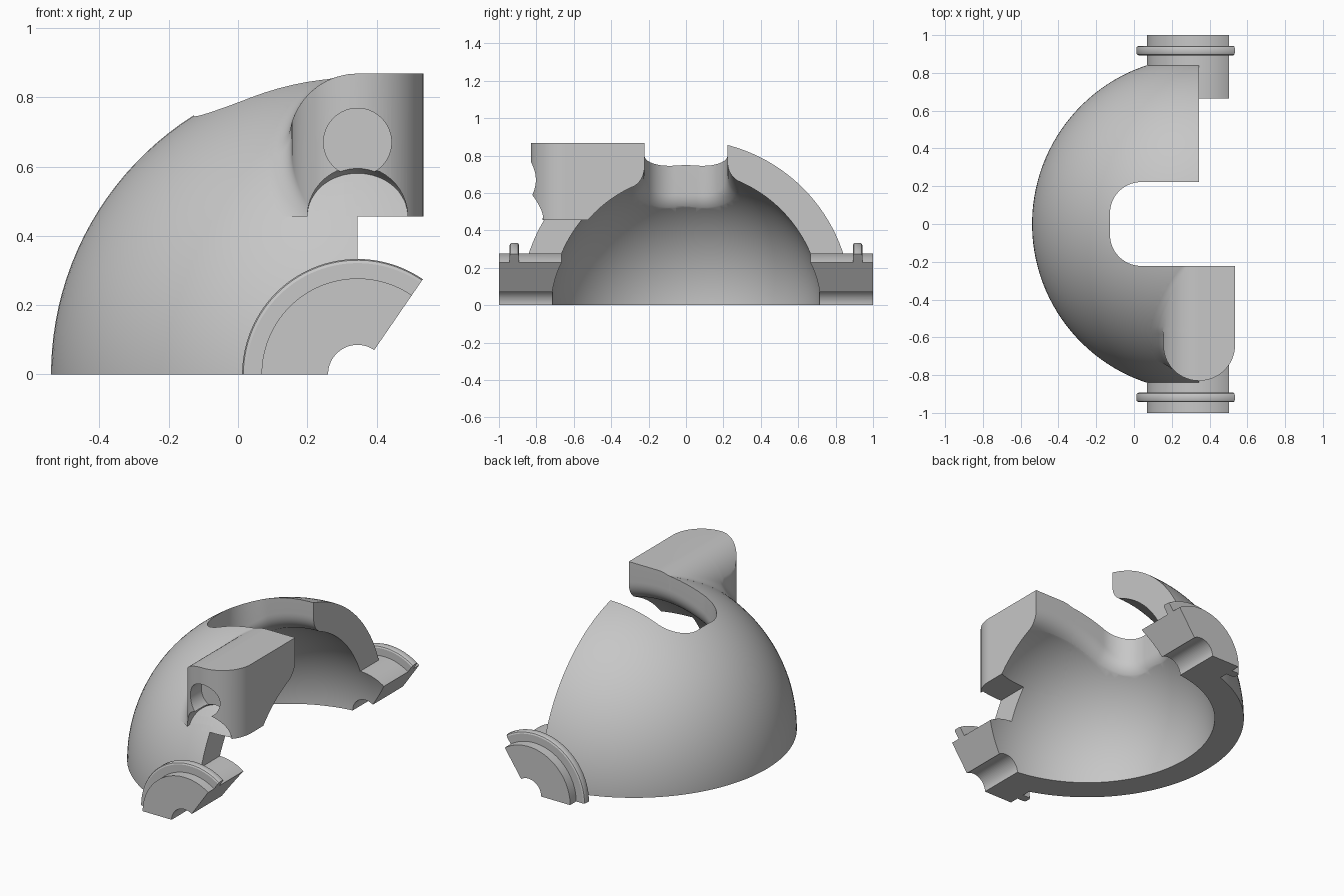
import bpy, bmesh, math
from mathutils import Vector, Matrix

if "Cube" in bpy.data.objects:
    bpy.data.objects.remove(bpy.data.objects["Cube"], do_unlink=True)

CX, OUTER, INNER = 0.345, 0.885, 0.72     # shell centre and radii
LUG_R, LUG_Y, LUG_BASE = 0.19, -0.64, 0.455
ROOF_R, ROOF_Z, FILLET = 0.198, 0.67, 0.1
WEDGE = math.radians(55.5)

grey = bpy.data.materials.new("grey metal")
grey.use_nodes = True
grey.diffuse_color = (0.57, 0.57, 0.57, 1)
grey.node_tree.nodes["Principled BSDF"].inputs["Base Color"].default_value = (0.57, 0.57, 0.57, 1)


def finish(name, bm):
    bmesh.ops.recalc_face_normals(bm, faces=bm.faces)
    mesh = bpy.data.meshes.new(name)
    bm.to_mesh(mesh)
    bm.free()
    mesh.materials.append(grey)
    ob = bpy.data.objects.new(name, mesh)
    bpy.context.collection.objects.link(ob)
    return ob


def box(name, lo, hi):
    bm = bmesh.new()
    lo, hi = Vector(lo), Vector(hi)
    size = Matrix.Diagonal((*(hi - lo), 1))
    bmesh.ops.create_cube(bm, size=1, matrix=Matrix.Translation((lo + hi) / 2) @ size)
    return finish(name, bm)


def along_y(y, z, segments):
    """Axis along y, turned half a segment so no vertex lies on a trim plane."""
    return (Matrix.Translation((CX, y, z)) @ Matrix.Rotation(math.pi / 2, 4, "X")
            @ Matrix.Rotation(math.pi / segments, 4, "Z"))


def ball(name, radius):
    bm = bmesh.new()
    bmesh.ops.create_uvsphere(bm, u_segments=128, v_segments=65, radius=radius,
                              matrix=along_y(0, 0, 128))
    return finish(name, bm)


def rod(name, radius, y0, y1, z):
    bm = bmesh.new()
    bmesh.ops.create_cone(bm, cap_ends=True, segments=64, radius1=radius, radius2=radius,
                          depth=y1 - y0, matrix=along_y((y0 + y1) / 2, z, 64))
    return finish(name, bm)


def loft(name, rings):
    bm = bmesh.new()
    loops = [[bm.verts.new(p) for p in ring] for ring in rings]
    n = len(loops[0])
    for a, b in zip(loops, loops[1:]):
        for i in range(n):
            j = (i + 1) % n
            bm.faces.new((a[i], a[j], b[j], b[i]))
    bm.faces.new(loops[0])
    bm.faces.new(loops[-1])
    return finish(name, bm)


def combine(target, tool, operation):
    mod = target.modifiers.new(operation.title(), "BOOLEAN")
    mod.operation, mod.object, mod.solver = operation, tool, "EXACT"
    bpy.context.view_layer.objects.active = target
    bpy.ops.object.modifier_apply(modifier=mod.name)
    bpy.data.objects.remove(tool, do_unlink=True)


def sweep(cu, cz, r, a0, a1, n):
    steps = [a0 + (a1 - a0) * i / n for i in range(n + 1)]
    return [(cu + r * math.cos(a), cz + r * math.sin(a)) for a in steps]


# Half-dome shell
shell = ball("ball_housing", OUTER)
combine(shell, box("front_trim", (-2, -2, -2), (CX, 2, 2)), "INTERSECT")

# Flanged trunnions on both sides, swept as part of a turn
R, F, C = 0.277, 0.333, 0.012
profile = [(0.03, 0.5), (R, 0.5), (R, 0.893), (F - C, 0.893), (F - C * 0.3, 0.897), (F, 0.905),
           (F, 0.931), (F - C * 0.3, 0.939), (F - C, 0.943), (R, 0.943), (R, 1), (0.03, 1)]
for side, name in ((-1, "front_trunnion"), (1, "back_trunnion")):
    turn = []
    for i in range(61):
        a = WEDGE + (math.radians(200) - WEDGE) * i / 60
        turn.append([(CX + r * math.cos(a), side * y, r * math.sin(a)) for r, y in profile])
    combine(shell, loft(name, turn), "UNION")
combine(shell, box("base_trim", (-2, -2, 0), (2, 2, 2)), "INTERSECT")


def lug_section(y):
    """Round-topped section, filleted on its inner side onto the dome."""
    a = math.sqrt(LUG_R ** 2 - min(0.0, y - LUG_Y) ** 2)
    rs = math.sqrt(OUTER ** 2 - y * y)
    zc, uc = math.sqrt((rs + FILLET) ** 2 - (a + FILLET) ** 2), a + FILLET
    if zc > ROOF_Z + math.sqrt(ROOF_R ** 2 - a * a):
        # fillet touches the round top
        zc = ((rs + FILLET) ** 2 - (ROOF_R + FILLET) ** 2 + ROOF_Z ** 2) / (2 * ROOF_Z)
        uc = math.sqrt((rs + FILLET) ** 2 - zc * zc)
        end = math.atan2(zc - ROOF_Z, uc)
        start = end + math.pi
    else:
        # fillet touches the upright side
        end, start = math.acos(a / ROOF_R), math.pi
    foot = math.atan2(zc, uc) + math.pi
    pts = sweep(0, ROOF_Z, ROOF_R, math.pi / 2, end, 20)
    pts += sweep(uc, zc, FILLET, start, foot, 14)
    u, z = pts[-1]
    pts += [(u * 0.9, z * 0.9), (u * 0.9, 0.02), (-a, 0.02), (-a, ROOF_Z + ROOF_R)]
    return [(CX - u, y, z) for u, z in pts]


# Lug, rounded in plan at its outer end
stations = [-0.18 + (LUG_Y + 0.18) * i / 24 for i in range(24)]
stations += [LUG_Y - LUG_R * math.sin(math.radians(i * 3.7)) for i in range(25)]
lug = loft("lug", [lug_section(y) for y in stations])
combine(lug, box("lug_trim", (-2, -2, LUG_BASE), (2, 2, 2)), "INTERSECT")

# Domed scoop under the lug end and the blind hole above it
rings = []
for y, r in [(-1.2, 0.145)] + [(-0.74 + 0.145 * math.sin(math.radians(t)),
                                0.145 * math.cos(math.radians(t))) for t in range(0, 89, 8)]:
    ring = sweep(CX, LUG_BASE, r, 0.05, 0.05 + math.tau, 48)[:-1]
    rings.append([(x, y, z) for x, z in ring])
scoop = loft("scoop", rings)
combine(scoop, ball("scoop_limit", OUTER), "DIFFERENCE")
combine(lug, scoop, "DIFFERENCE")
combine(lug, rod("blind_hole", 0.098, -1.2, -0.7, ROOF_Z), "DIFFERENCE")
combine(shell, lug, "UNION")

# Hollow inside and shaft bore
combine(shell, ball("hollow", INNER), "DIFFERENCE")
combine(shell, rod("bore", 0.085, -1.5, 1.5, 0), "DIFFERENCE")


def line(x0, x1, y, normal, n):
    return [(x0 + (x1 - x0) * i / n, y, *normal) for i in range(n + 1)]


def corner(cx, cy, r, a0, n=20):
    arc = [math.radians(a0 + 90 * i / n) for i in range(n + 1)]
    return [(cx + r * math.cos(a), cy + r * math.sin(a), math.cos(a), math.sin(a)) for a in arc]


def flare(p, radius=0.12, steps=10):
    """Curve from the slot wall out onto the hollow."""
    x, y, nx, ny = p
    level = lambda px, py: math.sqrt((INNER - 0.002) ** 2 - (px - CX) ** 2 - py ** 2)
    c = (nx * (x - CX) + ny * y) / INNER
    t = radius * math.sqrt((1 - c) / (1 + c))
    w = t * math.sqrt(1 - c * c)
    b = Vector((x, y, level(x, y)))
    a = b + Vector((0, 0, t))
    e = Vector((x + nx * w, y + ny * w, level(x + nx * w, y + ny * w)))
    return [a * (1 - s) ** 2 + b * 2 * s * (1 - s) + e * s * s
            for s in (i / steps for i in range(steps + 1))]


# Round-cornered slot, flared where it meets the hollow
W, K, END = 0.222, 0.165, -0.127
slot = (line(0.7, END + K + 0.02, W, (0, 1), 24)
        + corner(END + K, W - K, K, 90)
        + corner(END + K, K - W, K, 180)
        + line(END + K + 0.02, 0.7, -W, (0, -1), 24))
rings = [[(p[0], p[1], 1.2) for p in slot]]
rings += [list(r) for r in zip(*[flare(p) for p in slot])]
rings.append([(p[0], p[1], 0.25) for p in slot])
combine(shell, loft("slot", rings), "DIFFERENCE")

# Smooth shading with sharp edges
bpy.ops.object.select_all(action="DESELECT")
shell.select_set(True)
bpy.context.view_layer.objects.active = shell
bpy.ops.object.shade_smooth_by_angle(angle=math.radians(25))
